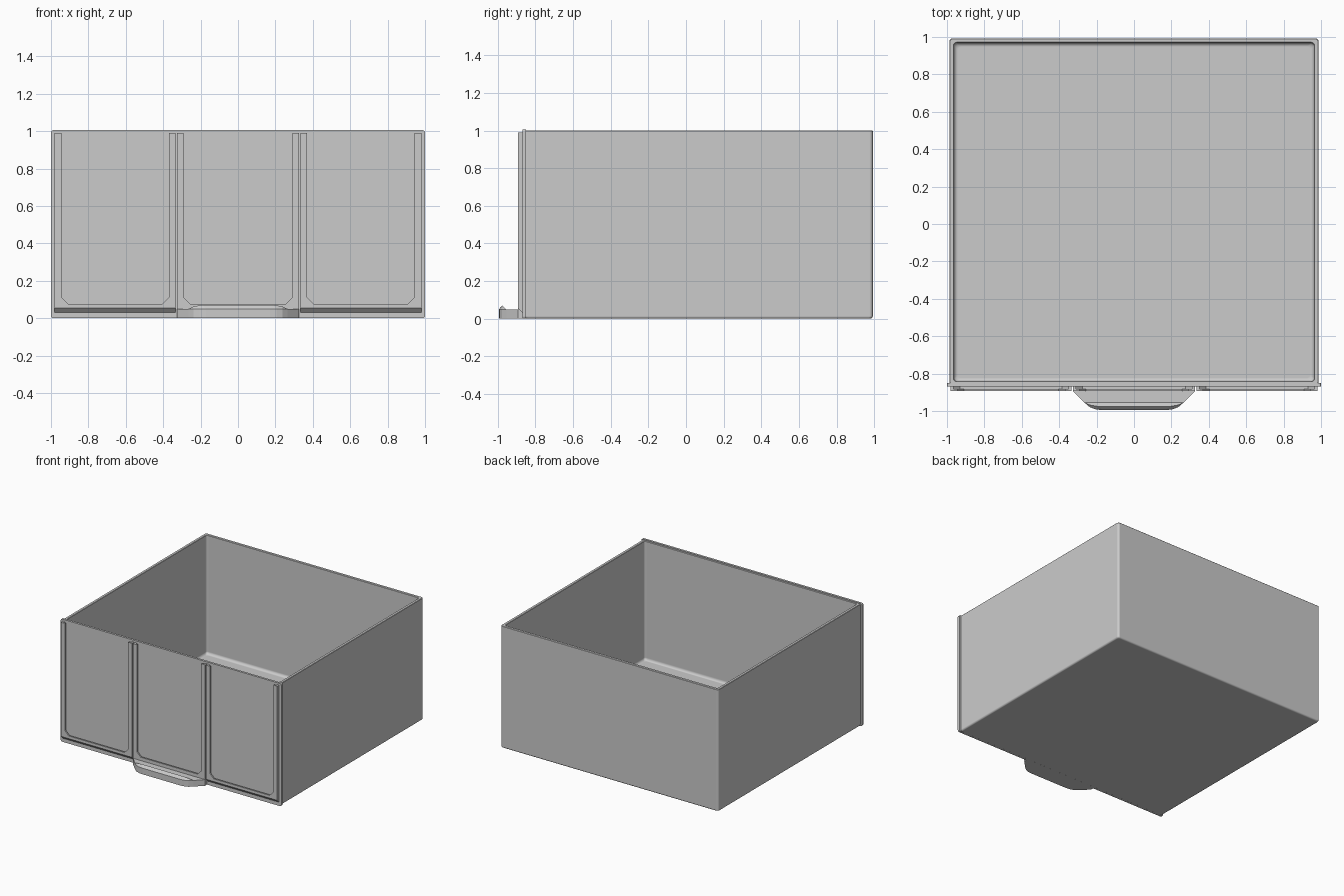
import bpy, bmesh, math
from mathutils import Vector

if "Cube" in bpy.data.objects:
    bpy.data.objects.remove(bpy.data.objects["Cube"], do_unlink=True)

grey = bpy.data.materials.new("plain grey plastic")
colour = (0.6, 0.6, 0.6, 1)
grey.diffuse_color = colour
grey.use_nodes = True
grey.node_tree.nodes["Principled BSDF"].inputs["Base Color"].default_value = colour


def finish(name, bm, smooth=False):
    bmesh.ops.recalc_face_normals(bm, faces=bm.faces)
    mesh = bpy.data.meshes.new(name)
    bm.to_mesh(mesh)
    bm.free()
    mesh.materials.append(grey)
    ob = bpy.data.objects.new(name, mesh)
    bpy.context.collection.objects.link(ob)
    if smooth:
        bpy.ops.object.select_all(action="DESELECT")
        ob.select_set(True)
        bpy.context.view_layer.objects.active = ob
        bpy.ops.object.shade_smooth_by_angle(angle=math.radians(35))
        mod = ob.modifiers.new("flat walls", "WEIGHTED_NORMAL")
        mod.keep_sharp = True
    return ob


def prism(points, offset):
    """Closed outline of 3D points, extruded by an offset."""
    bm = bmesh.new()
    face = bm.faces.new([bm.verts.new(p) for p in points])
    ext = bmesh.ops.extrude_face_region(bm, geom=[face])
    moved = [g for g in ext["geom"] if isinstance(g, bmesh.types.BMVert)]
    bmesh.ops.translate(bm, verts=moved, vec=offset)
    return bm


def rounded_ring(bm, inset, z, radius, steps=4):
    hx, y0, y1 = 0.987 - inset, -0.86 + inset * 0.8, 0.993 - inset
    ring = []
    for k, (sx, y, sy) in enumerate([(1, y1, 1), (-1, y1, 1), (-1, y0, -1), (1, y0, -1)]):
        for i in range(steps + 1):
            a = math.pi / 2 * (k + i / steps)
            ring.append(bm.verts.new((sx * (hx - radius) + radius * math.cos(a),
                                      y - sy * radius + radius * math.sin(a), z)))
    return ring


# Open tray: rings run from the underside, up the outside and down the inside
WALL, FLOOR, TOP = 0.024, 0.025, 1.0
quarter = [math.pi / 2 * i / 4 for i in range(5)]
sections = [(0.014 * (1 - math.sin(a)), 0.014 * (1 - math.cos(a))) for a in quarter]
sections += [(0, TOP - 0.003), (0.003, TOP), (WALL - 0.003, TOP), (WALL, TOP - 0.003)]
sections += [(WALL + 0.022 * (1 - math.cos(a)), FLOOR + 0.022 * (1 - math.sin(a)))
             for a in quarter]
bm = bmesh.new()
rings = [rounded_ring(bm, inset, z, 0.018) for inset, z in sections]
for a, b in zip(rings, rings[1:]):
    for i in range(len(a)):
        j = (i + 1) % len(a)
        bm.faces.new((a[i], a[j], b[j], b[i]))
bm.faces.new(rings[0])
bm.faces.new(rings[-1])
finish("drawer_tray", bm, smooth=True)

# Front plate, slightly larger than the tray
FRONT = -0.868
bm = prism([(-1, FRONT, 0), (1, FRONT, 0), (1, FRONT, 1.005), (-1, FRONT, 1.005)],
           Vector((0, 0.018, 0)))
corners = [e for e in bm.edges if abs(e.verts[0].co.y - e.verts[1].co.y) > 0.01]
bmesh.ops.bevel(bm, geom=corners, offset=0.012, segments=3, affect="EDGES", profile=0.5)
finish("front_plate", bm)


# Card holders: a narrow rail behind a wider lip, both U-shaped
def holder_layer(name, x0, x1, width, sill, y_back, depth, chamfer):
    cut, top, low = 0.035, 0.99, 0.03 if chamfer else 0.0
    outline = [(x0, low), (x1, low), (x1, top), (x1 - width, top),
               (x1 - width, sill + cut), (x1 - width - cut, sill),
               (x0 + width + cut, sill), (x0 + width, sill + cut),
               (x0 + width, top), (x0, top)]
    bm = prism([(x, y_back, z) for x, z in outline], Vector((0, -depth, 0)))
    if chamfer:
        for v in bm.verts:
            if v.co.z < low + 0.001:
                v.co.z += FRONT - v.co.y
    finish(name, bm)


for side, x0, x1 in [("right", -0.98, -0.335), ("middle", -0.327, 0.327),
                     ("left", 0.335, 0.98)]:
    sloped = side != "middle"
    holder_layer(side + "_holder_rail", x0, x1, 0.016, 0.062, FRONT, 0.013, sloped)
    holder_layer(side + "_holder_lip", x0, x1, 0.035, 0.077, FRONT - 0.013, 0.012, sloped)

# Pull handle: flat ledge with angled sides and rounded front corners
half = [(0.327, FRONT), (0.327, -0.893), (0.265, -0.955), (0.237, -0.979),
        (0.205, -0.991), (0.17, -0.995)]
outline = half + [(-x, y) for x, y in reversed(half)]
finish("handle_ledge", prism([(x, y, 0) for x, y in outline], Vector((0, 0, 0.05))))

# Raised finger grip along the handle's front edge
bm = bmesh.new()
for x, y in half[2:]:
    for s in (-1, 1):
        bm.verts.new((s * x, y, 0.05))
for s in (-1, 1):
    bm.verts.new((s * 0.19, -0.976, 0.071))
    bm.verts.new((s * 0.235, -0.968, 0.063))
bmesh.ops.convex_hull(bm, input=bm.verts)
finish("handle_grip", bm)
